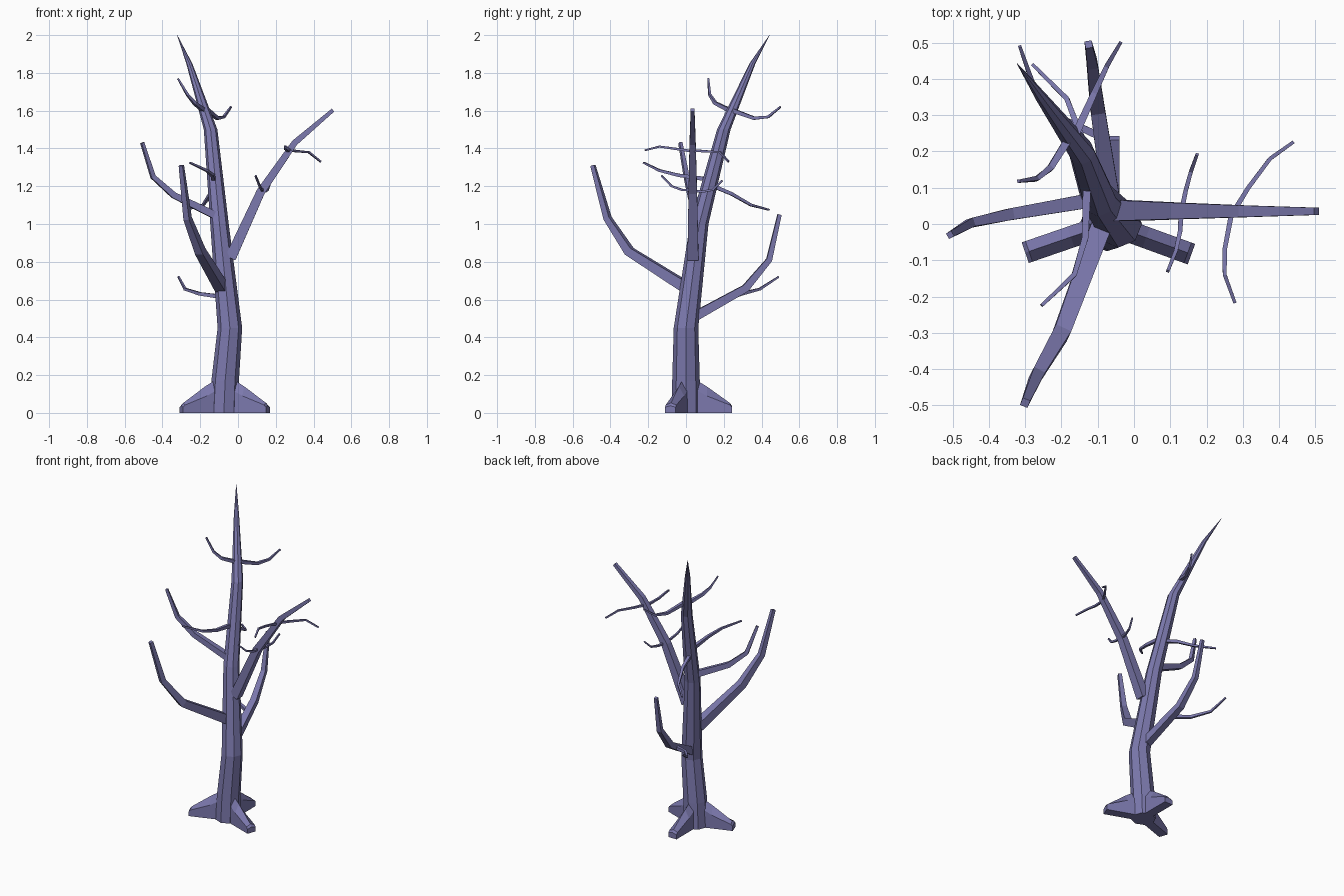
import bpy
from math import sin, cos, pi, radians
from mathutils import Vector

if "Cube" in bpy.data.objects:
    bpy.data.objects.remove(bpy.data.objects["Cube"])


def loft(name, rings):
    """Skin a list of equal-sized point rings, capping both ends."""
    n = len(rings[0])
    verts = [p for ring in rings for p in ring]
    faces = [(k * n + i, k * n + (i + 1) % n, (k + 1) * n + (i + 1) % n, (k + 1) * n + i)
             for k in range(len(rings) - 1) for i in range(n)]
    faces += [tuple(reversed(range(n))), tuple(range(len(verts) - n, len(verts)))]
    mesh = bpy.data.meshes.new(name)
    mesh.from_pydata(verts, [], faces)
    obj = bpy.data.objects.new(name, mesh)
    obj.data.materials.append(bark)
    bpy.context.collection.objects.link(obj)
    return obj


def branch(name, path, w0, w1):
    """Square-section limb tapering from width w0 to w1 along a path."""
    pts = [Vector(p) for p in path]
    rings = []
    for i, p in enumerate(pts):
        a = (p - pts[i - 1]).normalized() if i else Vector()
        b = (pts[i + 1] - p).normalized() if i < len(pts) - 1 else Vector()
        t = (a + b).normalized()
        side = t.cross(Vector((0, 0, 1))).normalized()
        up = side.cross(t)
        h = (w0 + (w1 - w0) * i / (len(pts) - 1)) / 2
        rings.append([p + (side * u + up * v) * h
                      for u, v in ((-1, -1), (1, -1), (1, 1), (-1, 1))])
    return loft(name, rings)


bark = bpy.data.materials.new("bark")
bark.diffuse_color = (0.2, 0.19, 0.42, 1)
bark.use_nodes = True
bark.node_tree.nodes["Principled BSDF"].inputs["Base Color"].default_value = bark.diffuse_color

# Trunk: octagonal rings (x, y, z, radius)
trunk = [(-.075, 0, 0, .075), (-.068, 0, .17, .073), (-.043, 0, .45, .065),
         (-.098, .07, 1.0, .049), (-.145, .2, 1.5, .036),
         (-.258, .352, 1.85, .016), (-.322, .442, 2.0, .001)]
loft("trunk", [[(x + r * cos(i * pi / 4), y + r * sin(i * pi / 4), z) for i in range(8)]
               for x, y, z, r in trunk])

# Three buttress roots: ridged sections (distance, ridge height, shoulder height)
for k, deg in enumerate((90, 199, 340)):
    d = Vector((cos(radians(deg)), sin(radians(deg)), 0))
    s = Vector((d.y, -d.x, 0))
    rings = []
    for dist, ridge, side in ((.02, .195, .14), (.11, .14, .09), (.232, .053, .042), (.243, .038, .03)):
        c = Vector((-.07, 0, 0)) + d * dist
        rings.append([c + s * (u * .03) + Vector((0, 0, v))
                      for u, v in ((-1, 0), (-1, side), (0, ridge), (1, side), (1, 0))])
    loft(f"root_{k + 1}", rings)

# Main limbs
limbs = {
    "right_limb": ([(-.04, .037, .82), (.12, .036, 1.17), (.30, .035, 1.43), (.503, .035, 1.603)], .058, .02),
    "front_limb": ([(-.088, 0, .665), (-.2, -.3, .855), (-.267, -.415, 1.03), (-.3, -.493, 1.31)], .058, .022),
    "left_limb": ([(-.12, .065, 1.045), (-.34, .027, 1.152), (-.45, .003, 1.25), (-.507, -.03, 1.43)], .04, .017),
    "back_limb": ([(-.06, .045, .51), (-.1, .315, .66), (-.115, .44, .81), (-.125, .495, 1.05)], .05, .02),
}
for name, (path, w0, w1) in limbs.items():
    branch(name, path, w0, w1)

# Small twigs
twigs = [
    [(-.09, .24, .615), (-.2, .29, .63), (-.28, .39, .655), (-.315, .49, .72)],
    [(-.18, .235, 1.6), (-.23, .155, 1.64), (-.268, .125, 1.685), (-.318, .118, 1.77)],
    [(-.16, .25, 1.6), (-.11, .36, 1.56), (-.075, .435, 1.567), (-.037, .5, 1.62)],
    [(-.13, .09, 1.24), (-.135, -.04, 1.258), (-.165, -.14, 1.283), (-.255, -.225, 1.325)],
    [(-.125, .11, 1.215), (-.145, .24, 1.16), (-.185, .345, 1.1), (-.28, .44, 1.075)],
    [(.275, .035, 1.39), (.315, .1, 1.385), (.375, .18, 1.38), (.438, .225, 1.33)],
    [(.27, .035, 1.385), (.25, -.07, 1.4), (.25, -.14, 1.41), (.278, -.217, 1.39)],
    [(.13, .03, 1.18), (.127, -.02, 1.18), (.115, -.075, 1.2), (.093, -.13, 1.255)],
    [(.13, .03, 1.175), (.142, .09, 1.172), (.157, .145, 1.182), (.174, .192, 1.23)],
]
for k, path in enumerate(twigs):
    branch(f"twig_{k + 1}", path, .022 if k < 5 else .014, .009)
